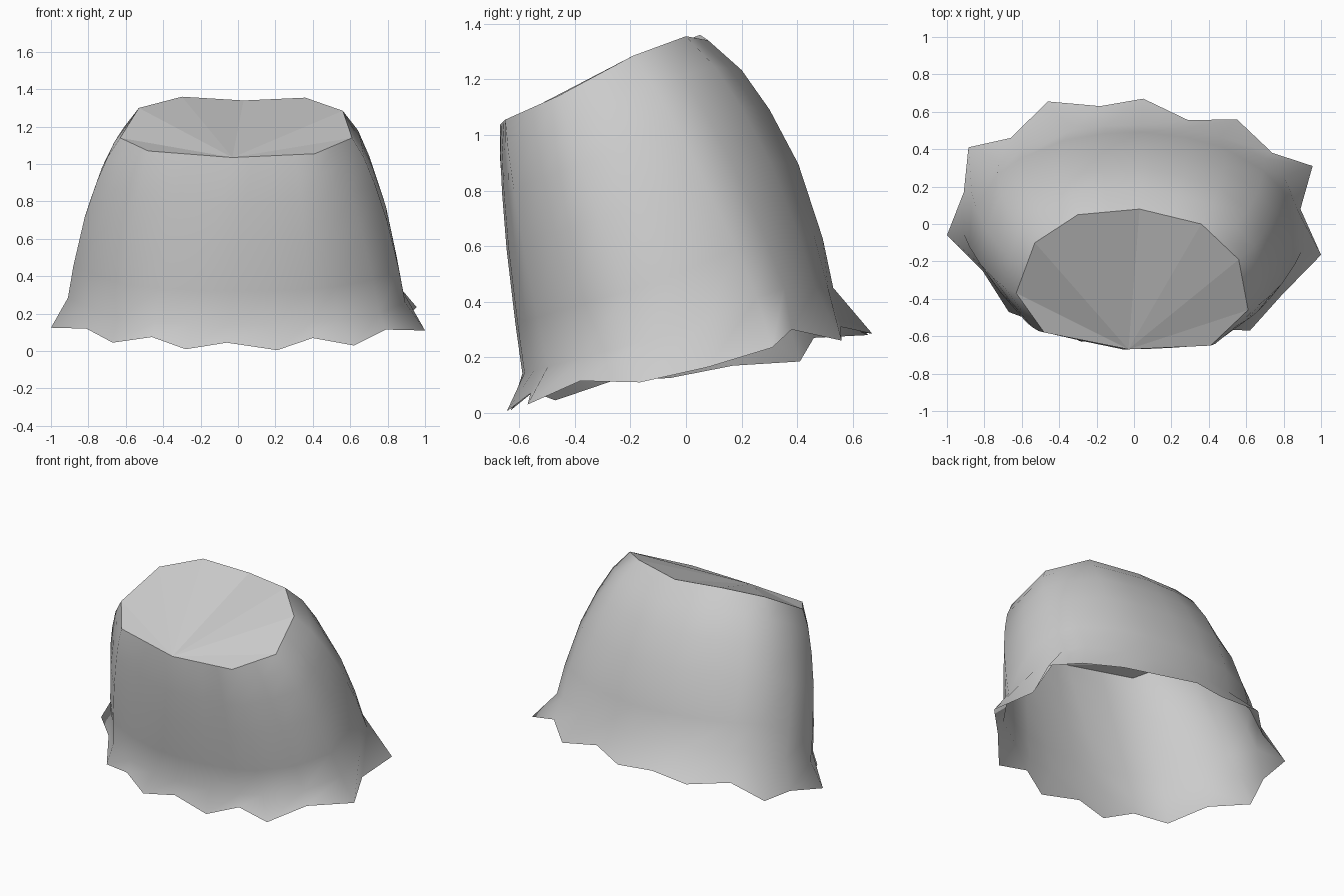
import bpy, bmesh
from mathutils import Vector

if "Cube" in bpy.data.objects:
    bpy.data.objects.remove(bpy.data.objects["Cube"])

grey = bpy.data.materials.new("stone grey")
grey.diffuse_color = (0.6, 0.6, 0.6, 1)
grey.use_nodes = True
grey.node_tree.nodes["Principled BSDF"].inputs["Base Color"].default_value = grey.diffuse_color

# Slanted cut outline, clockwise from the back left
top = [(-.30, .05, 1.36), (.03, .08, 1.34), (.36, 0, 1.355), (.56, -.19, 1.285),
       (.61, -.46, 1.14), (.41, -.65, 1.055), (.19, -.66, 1.045), (-.03, -.67, 1.035),
       (-.48, -.58, 1.07), (-.63, -.37, 1.14), (-.53, -.10, 1.30)]

# Ragged hem: tip, notch, tip, notch ... in the same order
hem = [(-.46, .655, .28), (-.18, .63, .29), (.05, .67, .285), (.29, .555, .31),
       (.55, .56, .26), (.74, .38, .30), (.955, .31, .235), (.89, .08, .165),
       (1, -.165, .11), (.79, -.38, .115), (.62, -.57, .03), (.40, -.56, .07),
       (.21, -.645, .005), (-.06, -.60, .045), (-.28, -.63, .01), (-.46, -.55, .075),
       (-.67, -.47, .045), (-.81, -.25, .12), (-1, -.06, .125), (-.91, .17, .17),
       (-.885, .41, .185), (-.66, .46, .27)]
N = len(hem)


def waist(p):
    """Rounded loop just above the flared hem, rising to the back."""
    e = 2.15
    dx, dy = p[0] / .91, (p[1] + .03) / .56
    k = min(.98, (abs(dx) ** e + abs(dy) ** e) ** (-1 / e))
    x, y = p[0] * k, (p[1] + .03) * k - .03
    return Vector((x, y, min(.45, .3 + .45 * max(0, y) + .27 * min(0, y))))


def rim(i):
    """Cut outline resampled to match the hem columns."""
    a, b = Vector(top[i // 2]), Vector(top[(i // 2 + 1) % len(top)])
    return a if i % 2 == 0 else (a + b) / 2


def swell(y):
    """Outward bulge: slight in front, full on the sides and back."""
    if y < 0:
        return .018 + .034 * max(0, 1 + y / .6)
    return .052 + .043 * min(1, y / .5)


# Shell wall: rings lofted from the cut down to the hem
bm = bmesh.new()
rings = [[rim(i) for i in range(N)]]
for s, bulge in ((.12, .7), (.28, 1), (.5, 1.05), (.8, .55), (1, 0)):
    ring = []
    for i in range(N):
        w = waist(hem[i])
        out = Vector((w.x, w.y, 0)).normalized()
        ring.append(rim(i).lerp(w, s) + out * swell(out.y) * bulge)
    rings.append(ring)
rings.append([Vector(p) for p in hem])
verts = [[bm.verts.new(p) for p in ring] for ring in rings]
for upper, lower in zip(verts, verts[1:]):
    for i in range(N):
        j = (i + 1) % N
        bm.faces.new((upper[i], upper[j], lower[j], lower[i])).smooth = True

# Cut surface, fanned from the front corner
start = 14
for k in range(1, N - 1):
    f = bm.faces.new([verts[0][(start + n) % N] for n in (0, k + 1, k)])
    f.smooth = False
bmesh.ops.recalc_face_normals(bm, faces=bm.faces)
bm.normal_update()
if sum(f.normal.z for f in bm.faces if not f.smooth) < 0:
    bmesh.ops.reverse_faces(bm, faces=bm.faces)
for e in bm.edges:
    if len({f.smooth for f in e.link_faces}) == 2:
        e.smooth = False

mesh = bpy.data.meshes.new("stump_shell")
bm.to_mesh(mesh)
bm.free()
mesh.materials.append(grey)
stump = bpy.data.objects.new("stump_shell", mesh)
bpy.context.collection.objects.link(stump)
